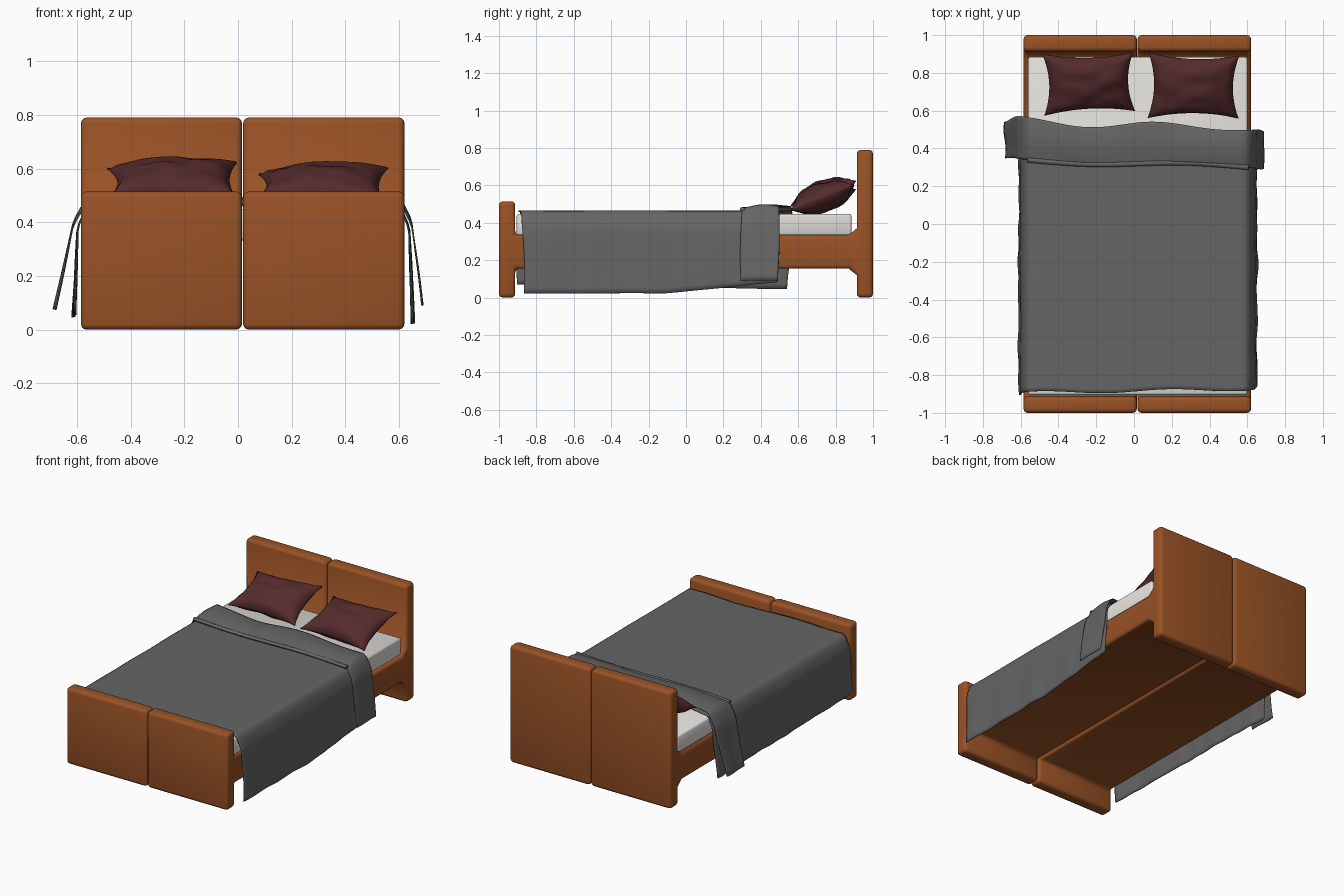
import bpy, bmesh, math
from mathutils import Vector, Matrix, noise

cube = bpy.data.objects.get("Cube")
if cube:
    bpy.data.objects.remove(cube, do_unlink=True)


def material(name, rgb):
    m = bpy.data.materials.new(name)
    m.use_nodes = True
    m.diffuse_color = (*rgb, 1)
    m.node_tree.nodes["Principled BSDF"].inputs["Base Color"].default_value = (*rgb, 1)
    return m


wood = material("orange wood", (0.32, 0.085, 0.019))
grey = material("grey cloth", (0.13, 0.13, 0.13))
white = material("white linen", (0.76, 0.75, 0.71))
maroon = material("maroon cloth", (0.09, 0.024, 0.026))


def finish(bm, name, mat, angle=50):
    bmesh.ops.recalc_face_normals(bm, faces=bm.faces)
    mesh = bpy.data.meshes.new(name)
    bm.to_mesh(mesh)
    bm.free()
    ob = bpy.data.objects.new(name, mesh)
    bpy.context.collection.objects.link(ob)
    mesh.materials.append(mat)
    bpy.ops.object.select_all(action='DESELECT')
    ob.select_set(True)
    bpy.context.view_layer.objects.active = ob
    bpy.ops.object.shade_smooth_by_angle(angle=math.radians(angle))
    return ob


def lerp(a, b, t):
    return a + (b - a) * t


def round_sharp(bm, width, segments):
    """Bevel every edge that turns by more than sixty degrees."""
    bm.normal_update()
    edges = [e for e in bm.edges if e.calc_face_angle() > math.radians(60)]
    bmesh.ops.bevel(bm, geom=edges, offset=width, segments=segments,
                    profile=0.5, affect='EDGES', clamp_overlap=True)


# Bed frame: one side profile (headboard, rail, footboard) for each half
profile = [(-1, 0), (-0.913, 0), (-0.913, 0.155), (0.87, 0.155), (0.913, 0.12),
           (0.913, 0), (1, 0), (1, 0.79), (0.913, 0.79), (0.913, 0.37),
           (0.87, 0.335), (-0.913, 0.335), (-0.913, 0.515), (-1, 0.515)]


def frame_half(name, x0, x1):
    bm = bmesh.new()
    face = bm.faces.new([bm.verts.new((x0, y, z)) for y, z in profile])
    ext = bmesh.ops.extrude_face_region(bm, geom=[face])
    verts = [v for v in ext["geom"] if isinstance(v, bmesh.types.BMVert)]
    bmesh.ops.translate(bm, verts=verts, vec=(x1 - x0, 0, 0))
    bmesh.ops.recalc_face_normals(bm, faces=bm.faces)
    round_sharp(bm, 0.022, 3)
    finish(bm, name, wood)


frame_half("frame_right_half", -0.585, 0.015)
frame_half("frame_left_half", 0.019, 0.62)

# Mattress
bm = bmesh.new()
bmesh.ops.create_cube(bm, size=1, matrix=Matrix.Translation((0.02, -0.01, 0.39))
                      @ Matrix.Diagonal((1.16, 1.79, 0.116, 1)))
round_sharp(bm, 0.012, 2)
finish(bm, "mattress", white)


# Cloth sheet: flat top between the bed edges, hanging down on both sides
EDGE = {-1: -0.565, 1: 0.605}


def drape(name, top, front, back, hem, flare, wave, rows, cols=72, flat=0.6):
    """front, back, hem and flare map u, side and v to the cloth's limits."""
    bm = bmesh.new()
    grid = []
    for j in range(rows + 1):
        v = j / rows
        row = []
        for i in range(cols + 1):
            u = 2 * i / cols - 1
            side = 1 if u > 0 else -1
            y = lerp(front(u), back(u), v)
            d = max(0, (abs(u) - flat) / (1 - flat))
            if d == 0:
                x = lerp(EDGE[-1], EDGE[1], (u / flat + 1) / 2)
                z = top(v)
            else:
                ripple = 0.012 * d * noise.noise((y * 7, side * 3, d))
                x = EDGE[side] + side * (0.03 * min(1, d * 5) + flare[side] * d) + ripple
                z = lerp(top(v) - 0.004, hem(side, v), d)
            z += wave * noise.noise((x * 4, y * 4, 1))
            row.append(bm.verts.new((x, y, z)))
        grid.append(row)
    for a, b in zip(grid, grid[1:]):
        for i in range(cols):
            bm.faces.new((a[i], a[i + 1], b[i + 1], b[i]))
    ob = finish(bm, name, grey)
    solid = ob.modifiers.new("thickness", 'SOLIDIFY')
    solid.thickness = 0.005
    solid.offset = 0
    return ob


def across(a, b):
    return lambda u: lerp(a, b, (u + 1) / 2)


def back_edge(u):
    return across(0.56, 0.49)(u) + 0.022 * math.sin(u * 8 + 0.6) * (1 - max(0, u))


def blanket_hem(side, v):
    if side < 0:
        return lerp(0.07, 0.045, v)
    return 0.022 + 0.06 * max(0, v - 0.55) / 0.45


drape("blanket", lambda v: 0.462, lambda u: across(-0.9, -0.87)(u) + 0.008 * math.sin(u * 9),
      back_edge, blanket_hem, {-1: 0.015, 1: 0.015}, 0.003, 64)

# Turned-over top of the blanket, rising from the seam and flaring out
drape("blanket_fold", lambda v: 0.474 + 0.012 * math.sin(v * math.pi) + 0.012 * v,
      lambda u: across(0.345, 0.295)(u) + 0.01 * math.sin(u * 6), back_edge,
      lambda side, v: 0.075 if side < 0 else 0.09, {-1: 0.085, 1: 0.05}, 0.008, 16)

# Rolled seam along the fold
bm = bmesh.new()
rings = []
for i in range(41):
    u = lerp(-0.6, 0.6, i / 40)
    x = lerp(EDGE[-1], EDGE[1], i / 40)
    y = across(0.345, 0.295)(u) + 0.01 * math.sin(u * 6)
    rings.append([bm.verts.new((x, y + 0.014 * math.cos(k * math.pi / 4),
                                0.472 + 0.012 * math.sin(k * math.pi / 4))) for k in range(8)])
for a, b in zip(rings, rings[1:]):
    for k in range(8):
        bm.faces.new((a[k], a[k - 1], b[k - 1], b[k]))
bm.faces.new(rings[0])
bm.faces.new(rings[-1])
finish(bm, "fold_seam", grey)


# Pillows: puffed cushions with pinched sides and pointed corners
def pillow(name, centre, half, puff, tilt, turn, seed, n=18):
    bm = bmesh.new()
    bmesh.ops.create_cube(bm, size=2)
    flat_edges = [e for e in bm.edges if abs(e.verts[0].co.z - e.verts[1].co.z) < 0.1]
    bmesh.ops.subdivide_edges(bm, edges=flat_edges, cuts=n, use_grid_fill=True)
    for vert in bm.verts:
        u, v, s = vert.co
        body = max(0, (1 - u * u) * (1 - v * v))
        x = u * half[0] * (1 - 0.13 * (1 - v * v))
        y = v * half[1] * (1 - 0.16 * (1 - u * u))
        crease = 0.014 * noise.noise((u * 2.2, v * 2.2, seed + s)) * body ** 0.3
        vert.co = (x, y, s * (0.003 + puff * body ** 0.45) + crease
                   + 0.012 * u * v)
    ob = finish(bm, name, maroon, 60)
    ob.matrix_world = (Matrix.Translation(centre) @ Matrix.Rotation(math.radians(turn), 4, 'Z')
                       @ Matrix.Rotation(math.radians(tilt), 4, 'X'))


pillow("right_pillow", Vector((-0.24, 0.745, 0.55)), (0.24, 0.17), 0.075, 21, 2, 1)
pillow("left_pillow", Vector((0.315, 0.73, 0.535)), (0.24, 0.178), 0.075, 18, -1, 5)
